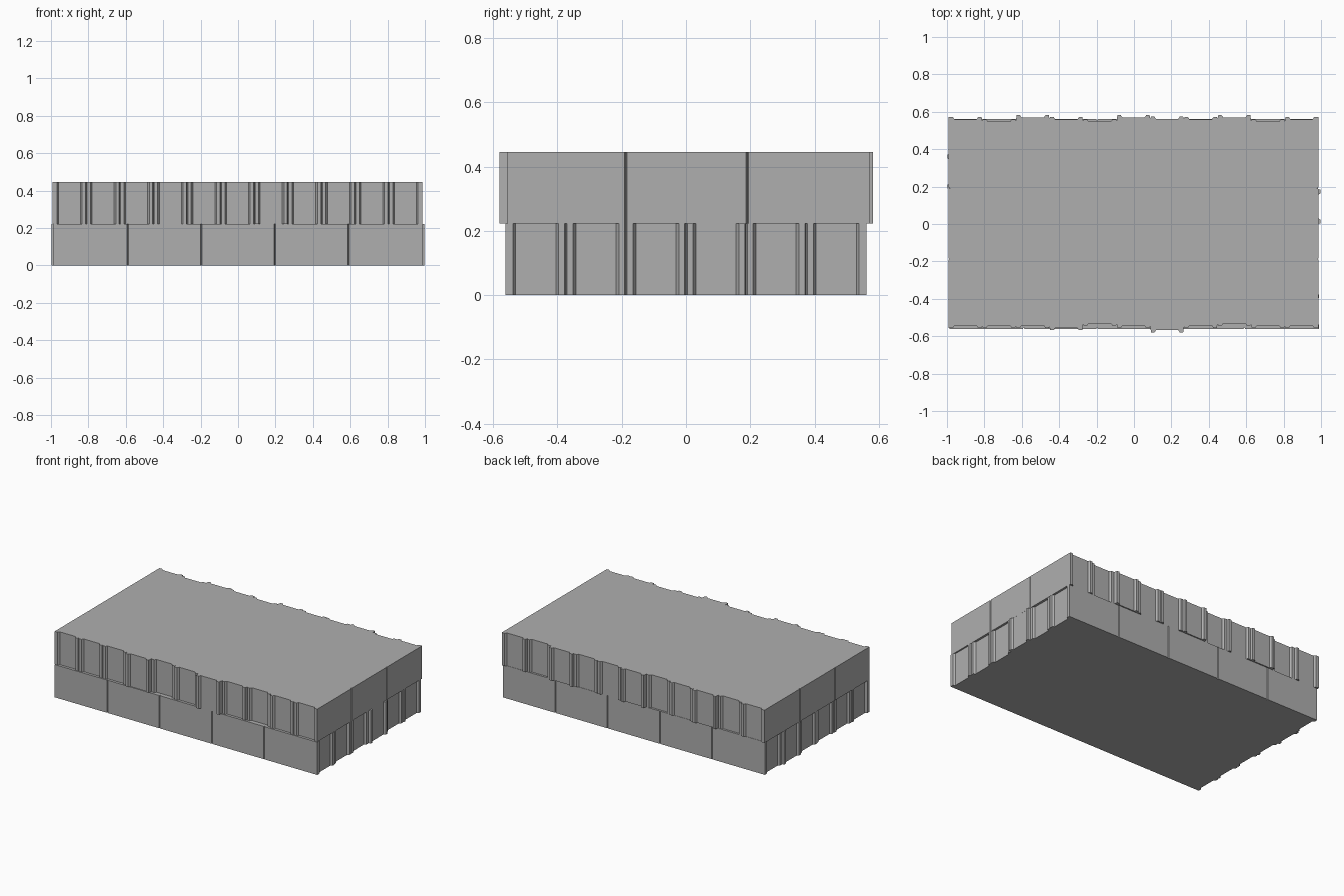
import bpy, bmesh

if "Cube" in bpy.data.objects:
    bpy.data.objects.remove(bpy.data.objects["Cube"])

HEIGHT = 0.2225                        # height of one course
LIP, SLOPE, DEPTH = 0.022, 0.009, 0.013  # channel in each brick end
G = 0.004                              # half width and depth of a joint groove

grey = bpy.data.materials.new("brick_grey")
grey.diffuse_color = (0.43, 0.43, 0.43, 1)
grey.use_nodes = True
grey.node_tree.nodes["Principled BSDF"].inputs["Base Color"].default_value = grey.diffuse_color


def end_wall(ends, c0, pitch, sign):
    """Channelled brick ends side by side, with a narrow V joint between rows."""
    pts = []
    for i, a in enumerate(ends):
        l, r = c0 + i * pitch, c0 + (i + 1) * pitch
        inner = a - sign * DEPTH
        first, last = i == 0, i == len(ends) - 1
        pts += [(a, l if first else l + G), (a, l + LIP),
                (inner, l + LIP + SLOPE), (inner, r - LIP - SLOPE),
                (a, r - LIP), (a, r if last else r - G)]
        if not last:
            low = min(sign * a, sign * ends[i + 1]) - 2 * G
            pts.append((sign * low, r))
    return pts


def side_wall(joints, c, sign):
    """Flat long side with a V groove at every joint."""
    pts = []
    for j in joints:
        pts += [(j - G, c), (j, c - sign * 2 * G), (j + G, c)]
    return pts


def course(name, start, end, joints, c0, pitch, z0, along_x):
    """One layer of bricks drawn as an outline and extruded upward."""
    c1 = c0 + pitch * len(start)
    outline = (side_wall(joints, c0, -1) + end_wall(end, c0, pitch, 1)
               + side_wall(joints, c1, 1)[::-1]
               + end_wall(start, c0, pitch, -1)[::-1])
    pts = outline if along_x else [(c, a) for a, c in outline]
    bm = bmesh.new()
    face = bm.faces.new([bm.verts.new((x, y, z0)) for x, y in pts])
    top = bmesh.ops.extrude_face_region(bm, geom=[face])["geom"]
    bmesh.ops.translate(bm, vec=(0, 0, HEIGHT),
                        verts=[v for v in top if isinstance(v, bmesh.types.BMVert)])
    # keep exactly one bottom cap, so the slab is closed
    if not any(f.normal.z and all(v.co.z < z0 + 0.01 for v in f.verts) for f in bm.faces):
        bm.faces.new([v for v in bm.verts if v.co.z < z0 + 0.01])
    bmesh.ops.recalc_face_normals(bm, faces=bm.faces)
    mesh = bpy.data.meshes.new(name)
    bm.to_mesh(mesh)
    bm.free()
    mesh.materials.append(grey)
    bpy.context.collection.objects.link(bpy.data.objects.new(name, mesh))


# Lower course: bricks along x, six rows, slightly uneven ends
course("lower_brick_course",
       [-0.987, -0.985, -0.983, -0.987, -0.998, -0.986],
       [0.989, 0.984, 0.984, 0.998, 0.983, 0.985],
       [-0.59, -0.197, 0.197, 0.59], -0.561, 0.187, 0, True)

# Upper course: bricks along y, eleven rows, slightly uneven ends
course("upper_brick_course",
       [-0.556, -0.556, -0.556, -0.568, -0.544, -0.556,
        -0.58, -0.556, -0.544, -0.556, -0.556],
       [0.572, 0.56, 0.582, 0.572, 0.56, 0.582,
        0.574, 0.572, 0.582, 0.56, 0.572],
       [-0.187, 0.191], -0.991, 0.1797, HEIGHT, False)
